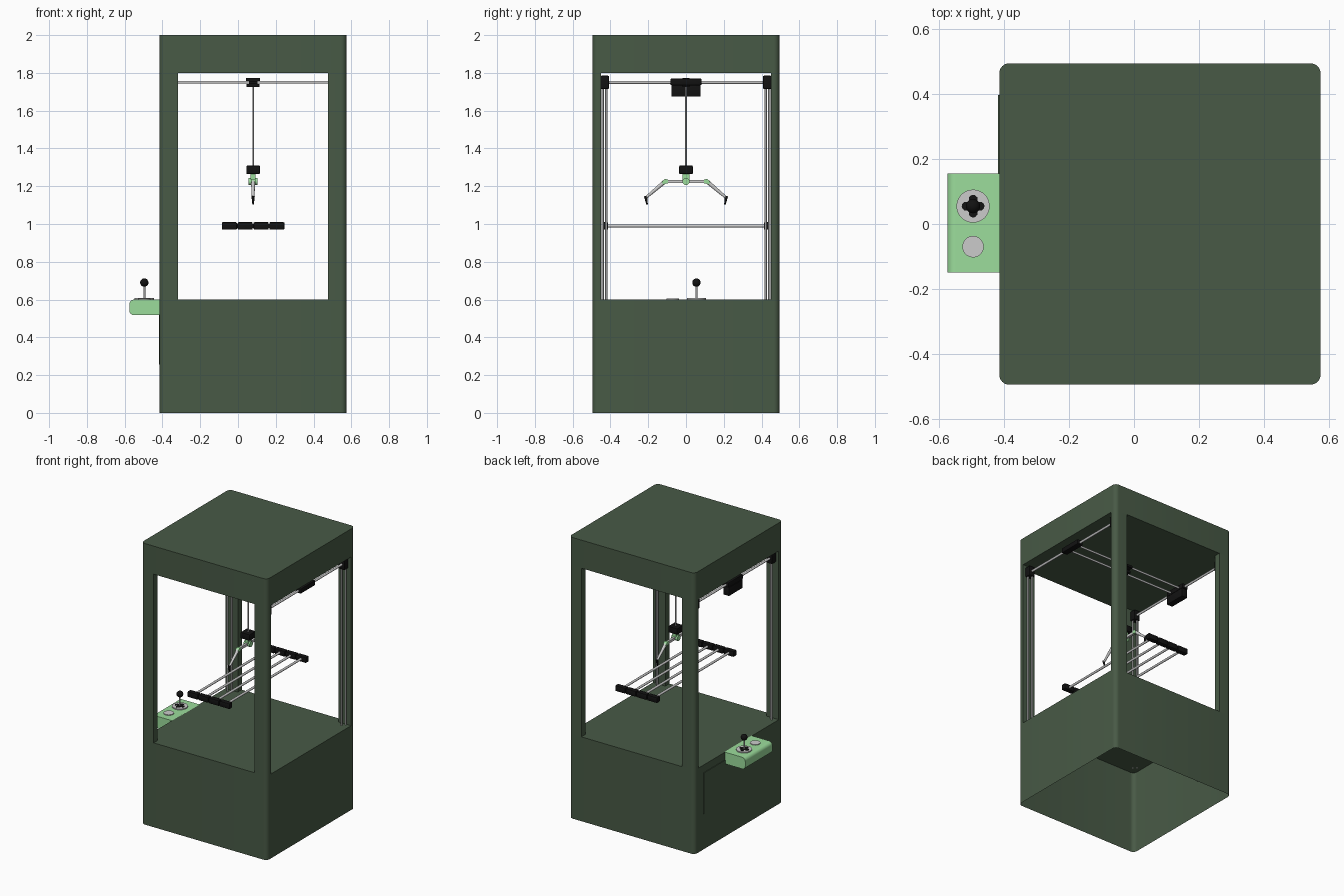
import bpy, bmesh, math
from mathutils import Vector

if "Cube" in bpy.data.objects:
    bpy.data.objects.remove(bpy.data.objects["Cube"])

CX, H = 0.08, 0.495          # cabinet centre in x, half width


def material(name, rgb):
    m = bpy.data.materials.new(name)
    m.diffuse_color = (*rgb, 1)
    m.use_nodes = True
    m.node_tree.nodes["Principled BSDF"].inputs["Base Color"].default_value = m.diffuse_color
    return m


GREEN = material("dark_green", (0.065, 0.102, 0.061))
LIGHT = material("light_green", (0.33, 0.72, 0.33))
BLACK = material("black", (0.006, 0.006, 0.006))


def finish(name, bm, mat=None):
    bmesh.ops.recalc_face_normals(bm, faces=bm.faces)
    me = bpy.data.meshes.new(name)
    bm.to_mesh(me)
    bm.free()
    ob = bpy.data.objects.new(name, me)
    bpy.context.collection.objects.link(ob)
    if mat:
        me.materials.append(mat)
    return ob


def box(name, c, size, mat=None, bevel=0):
    bm = bmesh.new()
    bmesh.ops.create_cube(bm, size=1)
    for v in bm.verts:
        v.co = Vector([c[i] + v.co[i] * size[i] for i in range(3)])
    if bevel:
        bmesh.ops.bevel(bm, geom=bm.edges[:], offset=bevel, segments=2, profile=0.5, affect='EDGES')
    return finish(name, bm, mat)


def rod(name, a, b, r, mat=None, r2=None, n=16):
    a, b = Vector(a), Vector(b)
    bm = bmesh.new()
    bmesh.ops.create_cone(bm, cap_ends=True, segments=n, radius1=r,
                          radius2=r if r2 is None else r2, depth=(b - a).length)
    q = (b - a).to_track_quat('Z', 'Y')
    for v in bm.verts:
        v.co = q @ v.co + (a + b) / 2
    return finish(name, bm, mat)


def prism(name, pts, vec, mat, bottom=True):
    """Extrude a 3D outline along vec; optionally leave the start open."""
    bm = bmesh.new()
    f = bm.faces.new([bm.verts.new(p) for p in pts])
    ext = bmesh.ops.extrude_face_region(bm, geom=[f], use_keep_orig=True)
    bmesh.ops.translate(bm, vec=vec, verts=[e for e in ext['geom'] if isinstance(e, bmesh.types.BMVert)])
    if not bottom:
        bmesh.ops.delete(bm, geom=[f], context='FACES_ONLY')
    return finish(name, bm, mat)


def arc(cx, cy, r, a0, n=8):
    return [(cx + r * math.cos(math.radians(a0 + 90 * i / n)),
             cy + r * math.sin(math.radians(a0 + 90 * i / n))) for i in range(n + 1)]


# Cabinet: hollow base with floor, closed roof, four corner posts
R = 0.03
k = H - R
outline = [p for sx, sy, a in ((1, 1, 0), (-1, 1, 90), (-1, -1, 180), (1, -1, 270))
           for p in arc(CX + sx * k, sy * k, R, a)]
prism("cabinet_base", [(x, y, 0) for x, y in outline], (0, 0, 0.6), GREEN, bottom=False)
prism("cabinet_roof", [(x, y, 1.8) for x, y in outline], (0, 0, 0.2), GREEN)
corner = arc(k, k, R, 0) + [(0.397, H), (0.397, 0.45), (H, 0.45)]
for sx in (1, -1):
    for sy in (1, -1):
        prism("corner_post", [(CX + sx * x, sy * y, 0.6) for x, y in corner], (0, 0, 1.2), GREEN)

# Prize flap on the left wall
box("prize_flap", (CX - H, 0.275, 0.4), (0.008, 0.245, 0.29), GREEN)

# Control panel with rounded outer edge
r = 0.025
prof = [(-0.41, 0.60)] + arc(-0.575 + r, 0.6 - r, r, 90) + arc(-0.575 + r, 0.517 + r, r, 180) + [(-0.41, 0.517)]
prism("control_panel", [(x, -0.15, z) for x, z in prof], (0, 0.305, 0), LIGHT)
J = (-0.496, 0.055)
rod("joystick_plate", (*J, 0.598), (*J, 0.607), 0.051, n=40)
for dx, dy in ((1, 0), (0, 1)):
    box("joystick_slot", (*J, 0.606), (0.026 + 0.03 * dx, 0.026 + 0.03 * dy, 0.006), BLACK)
    for s in (1, -1):
        x, y = J[0] + s * dx * 0.022, J[1] + s * dy * 0.022
        rod("joystick_slot_end", (x, y, 0.603), (x, y, 0.609), 0.013, BLACK)
rod("joystick_stick", (*J, 0.6), (*J, 0.69), 0.005)
bm = bmesh.new()
bmesh.ops.create_uvsphere(bm, u_segments=24, v_segments=14, radius=0.022)
bmesh.ops.translate(bm, vec=(*J, 0.69), verts=bm.verts[:])
finish("joystick_ball", bm, BLACK)
rod("push_button", (-0.496, -0.07, 0.598), (-0.496, -0.07, 0.605), 0.033, n=32)

# Gantry: uprights, corner brackets, side rails and carriages
GX, GY, GZ = 0.45, 0.43, 1.75
for s in (1, -1):
    x = CX + s * GX
    for t in (1, -1):
        box("gantry_bracket", (x, t * GY, GZ), (0.045, 0.044, 0.07), BLACK, 0.004)
        rod("gantry_upright", (x - 0.01, t * 0.422, 0.6), (x - 0.01, t * 0.422, GZ), 0.006)
        rod("gantry_upright", (x + 0.01, t * 0.441, 0.6), (x + 0.01, t * 0.441, GZ), 0.006)
    rod("side_rail", (x, -GY, GZ), (x, GY, GZ), 0.008)
    box("rail_carriage", (x, 0, 1.752), (0.045, 0.165, 0.036), BLACK, 0.006)
box("carriage_motor", (CX - GX, 0, 1.704), (0.045, 0.154, 0.06), BLACK, 0.002)

# Cross rails, trolley and cable
for s in (1, -1):
    rod("cross_rail", (CX - GX, s * 0.042, GZ), (CX + GX, s * 0.042, GZ), 0.007)
for z, w in ((1.766, 0.075), (1.75, 0.045), (1.734, 0.07)):
    box("cable_trolley", (CX, 0, z), (w, 0.11 if z == 1.75 else 0.035, 0.016), BLACK)
rod("cable", (CX, 0, 1.3), (CX, 0, 1.74), 0.004)

# Claw: head, hub and two jointed fingers
box("claw_head", (CX, 0, 1.287), (0.072, 0.072, 0.044), BLACK, 0.004)
box("claw_hub", (CX, 0, 1.245), (0.026, 0.036, 0.045), LIGHT)
rod("hub_pivot", (CX - 0.024, 0, 1.225), (CX + 0.024, 0, 1.225), 0.019, LIGHT)
for s in (1, -1):
    box("upper_finger", (CX, s * 0.058, 1.225), (0.016, 0.09, 0.018))
    prism("finger_joint", [(CX - 0.012, s * y, z) for y, z in
          ((0.095, 1.215), (0.095, 1.236), (0.112, 1.238), (0.128, 1.222), (0.12, 1.208), (0.107, 1.214))],
          (0.024, 0, 0), LIGHT)
    rod("lower_finger", (CX, s * 0.115, 1.222), (CX, s * 0.212, 1.14), 0.011, r2=0.007)
    rod("finger_tip", (CX, s * 0.214, 1.148), (CX, s * 0.206, 1.103), 0.009, BLACK, r2=0.004)

# Prize bars with end blocks
for i in range(4):
    x = CX + (i - 1.5) * 0.084
    rod("prize_bar", (x, -GY, 0.99), (x, GY, 0.99), 0.008)
    for t in (1, -1):
        box("bar_end", (x, t * GY, 0.99), (0.08, 0.036, 0.04), BLACK, 0.006)
for t in (1, -1):
    box("bar_end_link", (CX, t * GY, 0.99), (0.26, 0.02, 0.02), BLACK)

# Smooth the round parts, keep edges sharp
for ob in bpy.data.objects:
    ob.select_set(True)
    bpy.context.view_layer.objects.active = ob
bpy.ops.object.shade_smooth_by_angle(angle=math.radians(35))
